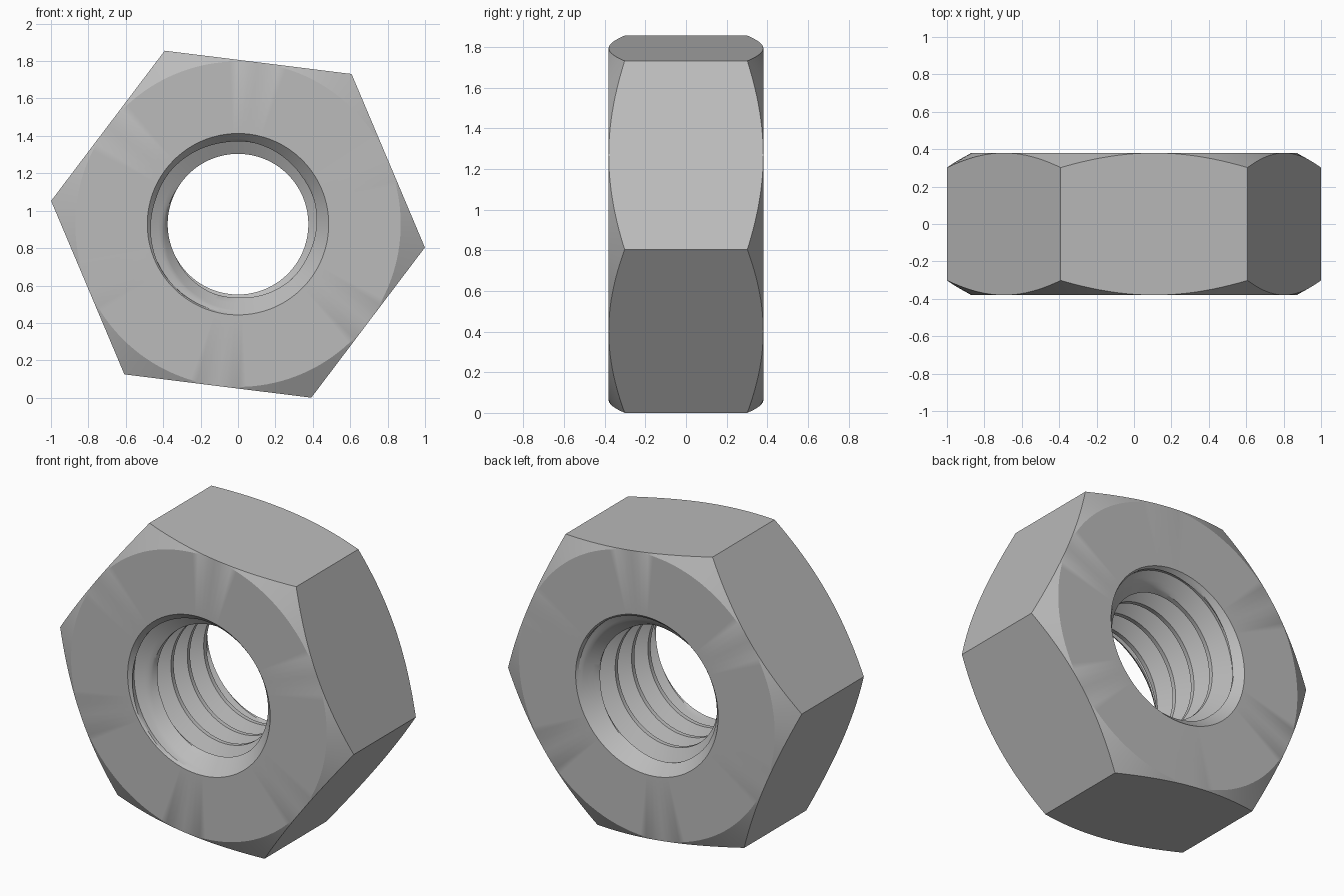
import bpy
import bmesh
from math import pi, sin, cos, radians

if "Cube" in bpy.data.objects:
    bpy.data.objects.remove(bpy.data.objects["Cube"], do_unlink=True)

APOTHEM, HALF, CENTRE_Z = 0.872, 0.38, 0.928
RIM, MAJOR, MINOR, PITCH = 0.485, 0.476, 0.376, 0.159
CONE = 0.9                # countersink slope
STEPS = 144               # samples around the axis
TURN = radians(-7.1)      # angle of the first corner
FLANK = 6                 # samples on each thread flank

# One pitch of thread: (offset, radius), crest flat, flank, root flat, flank
crest, root = PITCH / 6, PITCH / 8
slope = (PITCH - crest - root) / 2
tooth = []
for i in range(FLANK + 1):
    f = i / FLANK
    tooth.append((crest / 2 + slope * f, MINOR + (MAJOR - MINOR) * f))
tooth += [(PITCH - y, r) for y, r in reversed(tooth)]


def bore_rows(angle, turn):
    """Threaded, countersunk bore along the axis at one angle."""
    start = -HALF + 0.12 - PITCH * (turn - 0.5)
    row = []
    for k in range(-3, 8):
        for offset, radius in tooth:
            y = max(-HALF, min(HALF, start + k * PITCH + offset))
            cone = RIM - CONE * (HALF - abs(y))
            row.append((max(radius, cone) if abs(y) < HALF else RIM, y))
    return row


def outer_rows(angle):
    """Back face, chamfer, flat side, chamfer and front face at one angle."""
    local = (angle - TURN) % (pi / 3) - pi / 6
    side = APOTHEM / cos(local)
    edge = HALF - (side - APOTHEM) * 0.58
    return [(0.87, HALF), (side, edge), (side, -edge), (0.87, -HALF), (RIM, -HALF)]


# Nut body, lofted around the axis
bm = bmesh.new()
columns = []
for s in range(STEPS + 1):
    turn = s / STEPS
    angle = TURN + 2 * pi * turn
    section = bore_rows(angle, turn + TURN / (2 * pi)) + outer_rows(angle)
    columns.append([bm.verts.new((r * cos(angle), y, CENTRE_Z + r * sin(angle)))
                    for r, y in section])
for a, b in zip(columns, columns[1:]):
    for i in range(len(a) - 1):
        bm.faces.new((a[i], a[i + 1], b[i + 1], b[i]))
bmesh.ops.remove_doubles(bm, verts=bm.verts[:], dist=0.0004)
bmesh.ops.recalc_face_normals(bm, faces=bm.faces[:])

mesh = bpy.data.meshes.new("hex_nut")
bm.to_mesh(mesh)
bm.free()
nut = bpy.data.objects.new("hex_nut", mesh)
bpy.context.collection.objects.link(nut)

# Plain steel
steel = bpy.data.materials.new("steel_grey")
steel.use_nodes = True
colour = (0.5, 0.5, 0.5, 1)
steel.diffuse_color = colour
steel.node_tree.nodes["Principled BSDF"].inputs["Base Color"].default_value = colour
mesh.materials.append(steel)

bpy.context.view_layer.objects.active = nut
nut.select_set(True)
bpy.ops.object.shade_smooth_by_angle(angle=radians(25))
